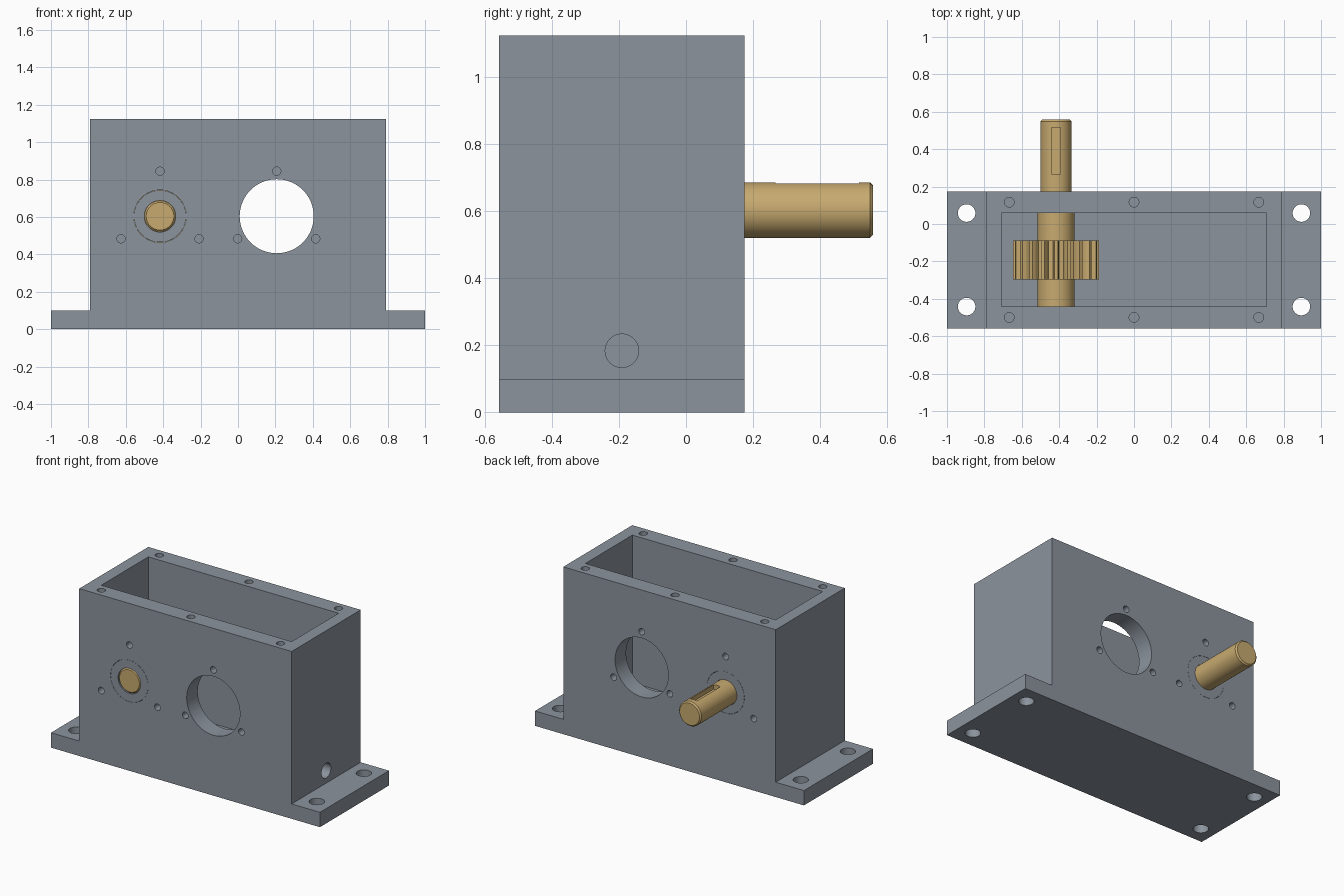
import bpy, bmesh, math
from mathutils import Matrix, Vector

if "Cube" in bpy.data.objects:
    bpy.data.objects.remove(bpy.data.objects["Cube"], do_unlink=True)


def material(name, rgb):
    m = bpy.data.materials.new(name)
    m.use_nodes = True
    m.diffuse_color = (*rgb, 1)
    m.node_tree.nodes["Principled BSDF"].inputs["Base Color"].default_value = (*rgb, 1)
    return m


GREY = material("slate grey metal", (0.26, 0.295, 0.34))
BRASS = material("brass", (0.57, 0.40, 0.16))

# Main dimensions
FRONT, BACK = -0.558, 0.175
MID = (FRONT + BACK) / 2
WALL = 0.117
HEIGHT, FLANGE, FLOOR = 1.125, 0.1, 0.133
SHAFT_X, BORE_X, AXIS_Z = -0.417, 0.207, 0.604


def finish(bm, name, mat, smooth=True):
    bmesh.ops.remove_doubles(bm, verts=bm.verts, dist=1e-5)
    bmesh.ops.recalc_face_normals(bm, faces=bm.faces)
    me = bpy.data.meshes.new(name)
    bm.to_mesh(me)
    bm.free()
    ob = bpy.data.objects.new(name, me)
    bpy.context.collection.objects.link(ob)
    me.materials.append(mat)
    if smooth:
        shade(ob)
    return ob


def select(ob):
    bpy.ops.object.select_all(action="DESELECT")
    ob.select_set(True)
    bpy.context.view_layer.objects.active = ob


def shade(ob):
    select(ob)
    bpy.ops.object.shade_smooth_by_angle(angle=math.radians(30))


def extrude(name, points, y0, y1, mat, centre=(0, 0)):
    """Extrude an x-z outline along y."""
    bm = bmesh.new()
    face = bm.faces.new([bm.verts.new((x + centre[0], y0, z + centre[1])) for x, z in points])
    new = bmesh.ops.extrude_face_region(bm, geom=[face])["geom"]
    moved = [v for v in new if isinstance(v, bmesh.types.BMVert)]
    bmesh.ops.translate(bm, verts=moved, vec=(0, y1 - y0, 0))
    return finish(bm, name, mat, False)


def lathe(name, profile, mat, closed=False):
    """Revolve (radius, y) points about the shaft axis."""
    bm = bmesh.new()
    vs = [bm.verts.new((SHAFT_X + r, y, AXIS_Z)) for r, y in profile]
    pairs = list(zip(vs, vs[1:])) + ([(vs[-1], vs[0])] if closed else [])
    edges = [bm.edges.new(p) for p in pairs]
    bmesh.ops.spin(bm, geom=vs + edges, cent=(SHAFT_X, 0, AXIS_Z), axis=(0, 1, 0),
                   angle=math.tau, steps=64)
    return finish(bm, name, mat)


def add_box(bm, lo, hi):
    lo, hi = Vector(lo), Vector(hi)
    mat = Matrix.Translation((lo + hi) / 2) @ Matrix.Diagonal((*(hi - lo), 1))
    bmesh.ops.create_cube(bm, size=1, matrix=mat)


def add_hole(bm, start, end, radius, segments=32):
    start, end = Vector(start), Vector(end)
    d = end - start
    mat = Matrix.Translation((start + end) / 2) @ d.to_track_quat("Z", "Y").to_matrix().to_4x4()
    bmesh.ops.create_cone(bm, cap_ends=True, segments=segments, radius1=radius,
                          radius2=radius, depth=d.length, matrix=mat)


def cut(ob, bm, name):
    cutter = finish(bm, name, ob.data.materials[0], False)
    cutter.hide_render = True
    select(ob)
    mod = ob.modifiers.new("cut", "BOOLEAN")
    mod.operation, mod.solver, mod.object = "DIFFERENCE", "EXACT", cutter
    bpy.ops.object.modifier_apply(modifier=mod.name)
    bpy.data.objects.remove(cutter, do_unlink=True)


# Housing with foot flanges
half = [(1, 0), (1, FLANGE), (0.79, FLANGE), (0.79, HEIGHT)]
outline = half + [(-x, z) for x, z in reversed(half)]
housing = extrude("housing", outline, FRONT, BACK, GREY)

# Open cavity
bm = bmesh.new()
add_box(bm, (-0.708, FRONT + WALL, FLOOR), (0.708, BACK - WALL, HEIGHT + 0.2))
cut(housing, bm, "cavity_cutter")

# Bearing bores and drain hole
bm = bmesh.new()
for x, r in ((BORE_X, 0.198), (SHAFT_X, 0.14)):
    add_hole(bm, (x, FRONT - 0.1, AXIS_Z), (x, BACK + 0.1, AXIS_Z), r, 64)
add_hole(bm, (0.65, MID, 0.184), (0.9, MID, 0.184), 0.05)

# Screw holes around both bores, front and back
for x in (SHAFT_X, BORE_X):
    for a in (90, 210, 330):
        px = x + 0.241 * math.cos(math.radians(a))
        pz = AXIS_Z + 0.241 * math.sin(math.radians(a))
        for y, side in ((FRONT, 1), (BACK, -1)):
            add_hole(bm, (px, y - side * 0.05, pz), (px, y + side * 0.085, pz), 0.022, 24)

# Lid screw holes and flange mounting holes
for y in (MID - 0.308, MID + 0.308):
    for x in (-0.667, 0, 0.667):
        add_hole(bm, (x, y, HEIGHT - 0.15), (x, y, HEIGHT + 0.05), 0.026, 24)
for y in (MID - 0.25, MID + 0.25):
    for x in (-0.895, 0.895):
        add_hole(bm, (x, y, -0.1), (x, y, 0.3), 0.047)
cut(housing, bm, "hole_cutter")
shade(housing)

# Bearings flush with the walls
for name, y0, y1 in (("front_bearing", FRONT, FRONT + WALL),
                     ("back_bearing", BACK - WALL, BACK)):
    lathe(name, [(0.084, y0), (0.139, y0), (0.139, y1), (0.084, y1)], GREY, True)

# Stepped shaft with chamfered ends and keyway
R, END = 0.083, 0.558
shaft = lathe("shaft", [(0, FRONT), (R - 0.009, FRONT), (R, FRONT + 0.009),
                        (R, FRONT + WALL), (0.1, FRONT + WALL), (0.1, BACK - WALL),
                        (R, BACK - WALL), (R, END - 0.009), (R - 0.009, END), (0, END)], BRASS)
bm = bmesh.new()
add_box(bm, (SHAFT_X - 0.025, 0.267, AXIS_Z + 0.05), (SHAFT_X + 0.025, 0.517, AXIS_Z + 0.2))
cut(shaft, bm, "keyway_cutter")
shade(shaft)

# Pinion gear
TEETH = 20
tooth = [(-0.30, 0.182), (-0.25, 0.208), (-0.13, 0.229), (0.13, 0.229), (0.25, 0.208), (0.30, 0.182)]
points = []
for i in range(TEETH):
    for t, r in tooth:
        a = math.tau * (i + t) / TEETH
        points.append((r * math.cos(a), r * math.sin(a)))
extrude("pinion_gear", points, MID - 0.104, MID + 0.104, BRASS, (SHAFT_X, AXIS_Z))
